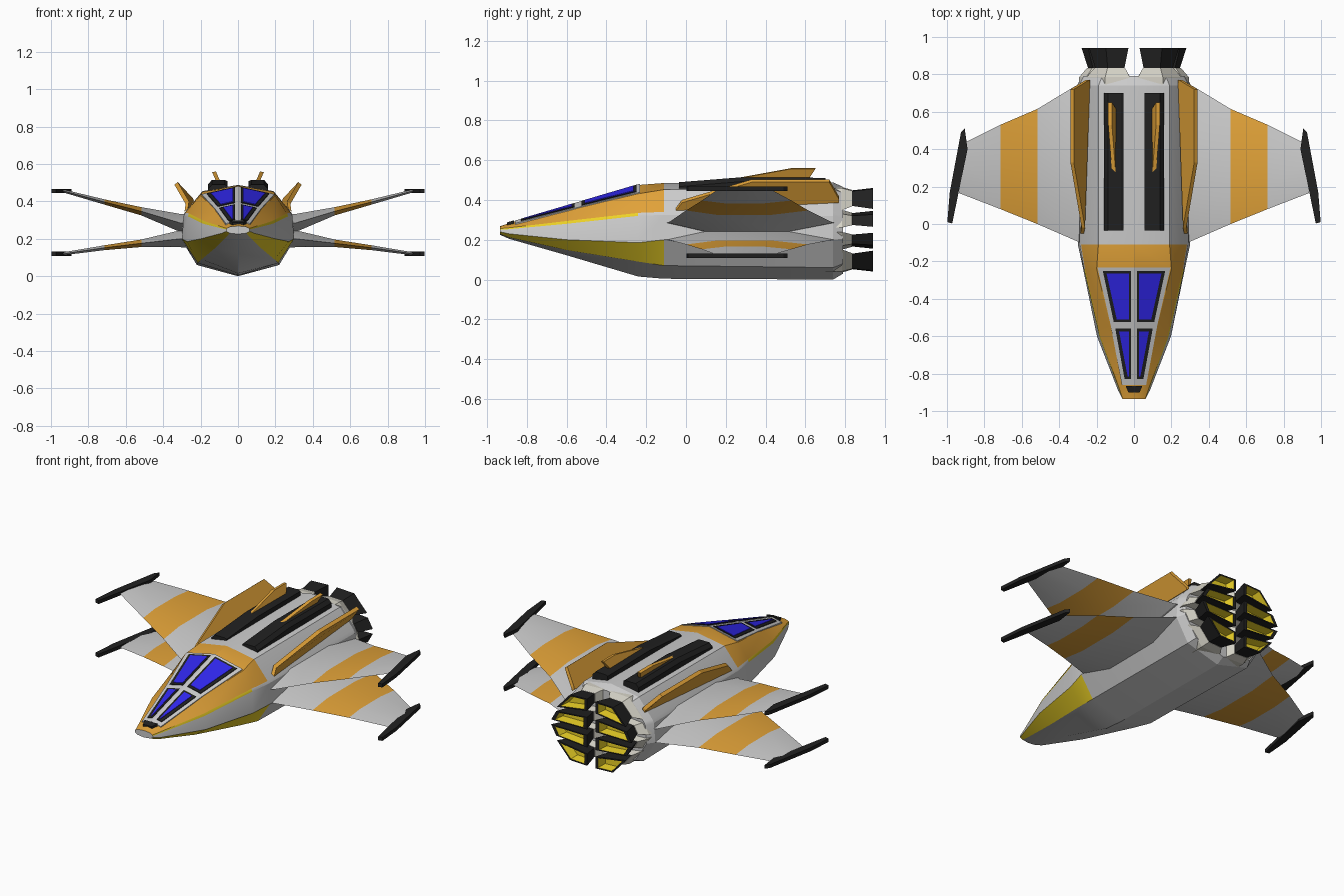
import bpy, bmesh, math
from mathutils import Vector

if "Cube" in bpy.data.objects:
    bpy.data.objects.remove(bpy.data.objects["Cube"])


def mat(name, r, g, b):
    m = bpy.data.materials.new(name)
    m.diffuse_color = (r, g, b, 1)
    m.use_nodes = True
    m.node_tree.nodes["Principled BSDF"].inputs["Base Color"].default_value = m.diffuse_color
    return m


WHITE = mat("hull_white", .75, .75, .75)
ORANGE = mat("orange", .75, .36, .04)
YELLOW = mat("yellow", .85, .65, .02)
BLACK = mat("black", .015, .015, .015)
BLUE = mat("glass_blue", .03, .02, .85)
BEIGE = mat("beige", .68, .66, .58)


def loft(name, rings, mats, pick=lambda i, j: 0, cap=0, mirror=True, smooth=False):
    """Skin a list of point rings; pick(i, j) chooses the material of each quad."""
    bm = bmesh.new()
    vs = [[bm.verts.new(p) for p in ring] for ring in rings]
    n = len(vs[0])
    for i in range(len(vs) - 1):
        for j in range(n):
            k = (j + 1) % n
            f = bm.faces.new((vs[i][j], vs[i][k], vs[i + 1][k], vs[i + 1][j]))
            f.material_index = pick(i, j)
    bm.faces.new(vs[0])
    bm.faces.new(vs[-1]).material_index = cap
    bmesh.ops.recalc_face_normals(bm, faces=bm.faces)
    me = bpy.data.meshes.new(name)
    bm.to_mesh(me)
    bm.free()
    for m in mats:
        me.materials.append(m)
    ob = bpy.data.objects.new(name, me)
    bpy.context.collection.objects.link(ob)
    if smooth:
        bpy.ops.object.select_all(action='DESELECT')
        ob.select_set(True)
        bpy.context.view_layer.objects.active = ob
        bpy.ops.object.shade_smooth_by_angle(angle=math.radians(20))
    if mirror:
        ob.modifiers.new("mirror", 'MIRROR')
    return ob


def slab(name, pts, offset, m, mirror=True):
    """Solid made by sweeping a polygon along an offset vector."""
    o = Vector(offset)
    return loft(name, [pts, [Vector(p) + o for p in pts]], [m], mirror=mirror)


# Fuselage: half sections from keel to spine (x, z), mirrored into full rings
sections = [
    (-.935, [(0, .225), (.045, .23), (.062, .24), (.062, .25), (.06, .256), (.04, .265), (0, .268)]),
    (-.89, [(0, .205), (.06, .212), (.085, .23), (.078, .253), (.075, .26), (.05, .272), (0, .283)]),
    (-.60, [(0, .122), (.125, .148), (.198, .20), (.185, .28), (.18, .294), (.11, .345), (0, .369)]),
    (-.24, [(0, .015), (.195, .09), (.272, .185), (.268, .32), (.262, .335), (.20, .431), (0, .475)]),
    (-.11, [(0, .004), (.215, .07), (.30, .20), (.29, .325), (.283, .34), (.19, .452), (0, .485)]),
    (.74, [(0, 0), (.22, .06), (.305, .20), (.295, .32), (.285, .34), (.19, .455), (0, .488)]),
    (.79, [(0, .03), (.20, .08), (.28, .205), (.27, .315), (.26, .335), (.17, .435), (0, .465)]),
]
rings = [[(x, y, z) for x, z in s] + [(-x, y, z) for x, z in s[-2:0:-1]] for y, s in sections]


def hull_colour(i, j):
    j = min(j, 11 - j)
    if i < 4 and j >= 4:
        return 1
    if (i < 4 and j == 1) or (i < 3 and j == 3):
        return 2
    return 0


loft("fuselage", rings, [WHITE, ORANGE, YELLOW], hull_colour, mirror=False, smooth=True)


# Canopy: layered panels lying on the sloped roof planes
def roof(x, y, h):
    return (x, y, .475 + .295 * (y + .24) - .22 * abs(x) + h)


def panel(name, xy, h, m):
    loft(name, [[roof(x, y, -.01) for x, y in xy], [roof(x, y, h) for x, y in xy]], [m])


panel("canopy_frame", [(0, -.232), (.195, -.232), (.125, -.54), (.065, -.86), (0, -.86)], .004, WHITE)
for label, ya, xa, yb, xb in (("rear", -.25, .167, -.525, .108), ("front", -.56, .10, -.83, .05)):
    panel(label + "_window_seal", [(.016, ya), (xa, ya), (xb, yb), (.016, yb)], .008, BLACK)
    panel(label + "_window", [(.028, ya - .014), (xa - .02, ya - .014),
                              (xb - .016, yb + .014), (.028, yb + .014)], .011, BLUE)
slab("nose_vent", [(-.045, -.865, .275), (.045, -.865, .275), (.03, -.90, .265), (-.03, -.90, .265)],
     (0, 0, .022), BLACK, mirror=False)

# Four wings with painted bands and tip blades
plan = [(.22, -.13, .77), (.31, -.09, .74), (.517, 0, .615), (.715, .08, .53), (.935, .165, .42)]
heights = {
    "upper": [(.285, .05), (.285, .048), (.347, .022), (.397, .014), (.456, .008)],
    "lower": [(.20, .05), (.20, .045), (.176, .02), (.152, .013), (.12, .008)],
}
blade = [(.972, .003), (.998, .01), (.985, .17), (.925, .49), (.905, .51), (.89, .40)]
for level, zs in heights.items():
    rings = []
    for (x, a, b), (z, t) in zip(plan, zs):
        c = b - a
        rings.append([(x, a, z), (x, a + .25 * c, z + t), (x, a + .7 * c, z + t),
                      (x, b, z), (x, a + .7 * c, z - t), (x, a + .25 * c, z - t)])
    loft(level + "_wings", rings, [WHITE, ORANGE], lambda i, j: int(i == 2), smooth=True)
    slab(level + "_wing_tip_blades", [(x, y, zs[-1][0] - .011) for x, y in blade], (0, 0, .022), BLACK)

# Black dorsal strips, rising from the front
loft("dorsal_strips",
     [[(.055, y, .455), (.16, y, .44), (.16, y, z - .022), (.14, y, z), (.07, y, z), (.055, y, z - .006)]
      for y, z in ((-.035, .489), (.28, .514), (.70, .511))], [BLACK])

# Orange fins: small inner pair and long outer pair
slab("inner_fins", [(.092, .20, .50), (.118, .53, .56), (.118, .65, .56), (.092, .61, .50)],
     (.02, 0, -.004), ORANGE)
slab("outer_fins", [(.268, -.05, .36), (.235, .77, .40), (.24, .77, .415), (.322, .72, .503), (.322, .33, .503),
                    (.262, -.02, .40)], (.018, 0, -.014), ORANGE)

# Eight wedge nozzles with tapered collars, stacked about z = 0.25
wedges = {
    "outer": [(.03, .385), (.03, .46), (.15, .455), (.24, .355)],
    "inner": [(.03, .268), (.03, .345), (.245, .327), (.28, .265)],
}
for label, pts in wedges.items():
    cx = sum(p[0] for p in pts) / 4
    cz = sum(p[1] for p in pts) / 4
    for level, s in (("upper", 1), ("lower", -1)):
        def ring(y, k):
            return [(cx + (x - cx) * k, y, .25 + s * (cz + (z - cz) * k - .25)) for x, z in pts]
        name = f"{level}_{label}_"
        loft(name + "collars", [ring(.70, 1.1), ring(.785, 1.1), ring(.835, .78)], [BEIGE])
        loft(name + "nozzles", [ring(.825, .72), ring(.94, 1), ring(.94, .8), ring(.88, .7)],
             [BLACK, YELLOW], lambda i, j: int(i == 2), cap=1)
